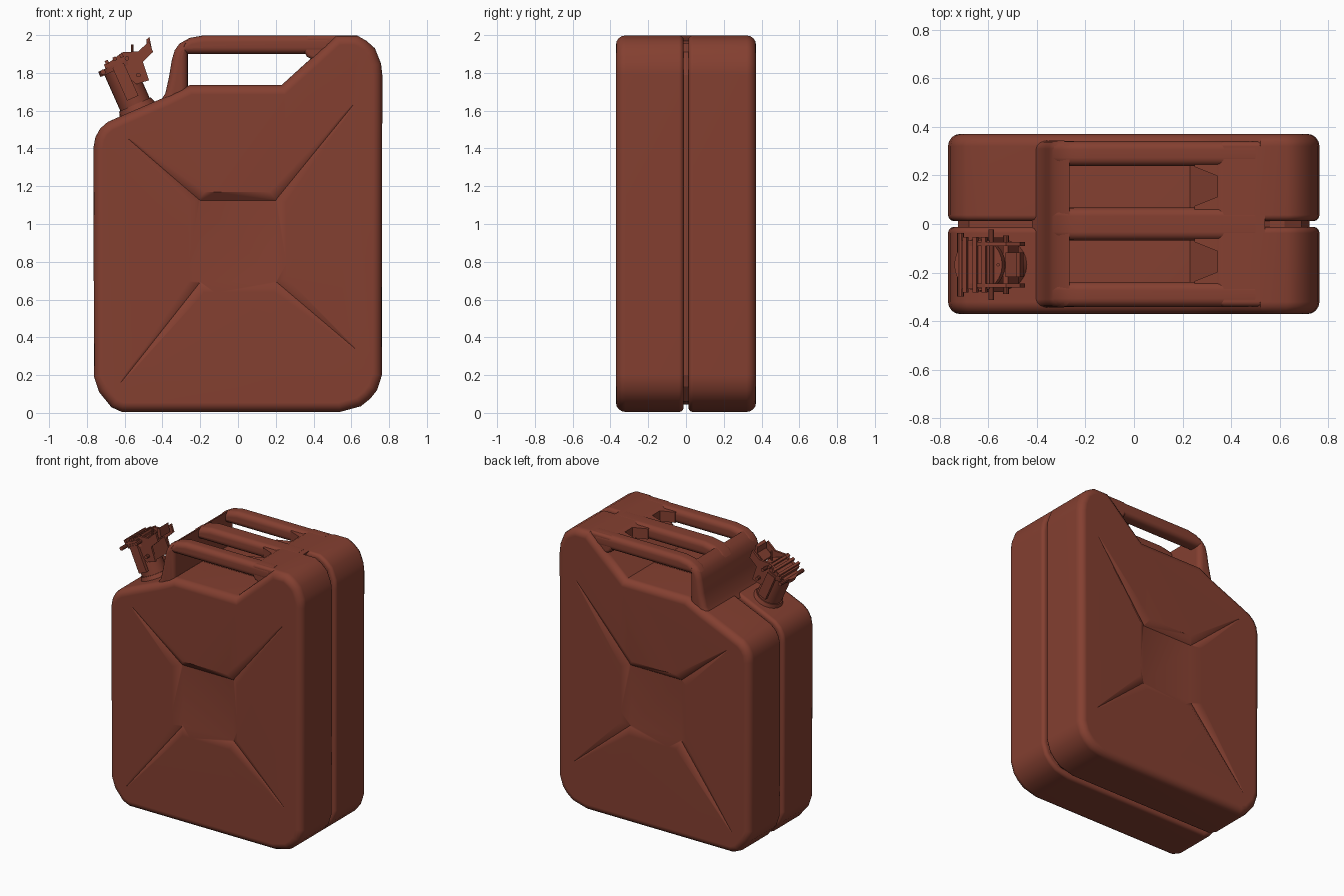
import bpy, bmesh, math
from mathutils import Matrix, Vector

if "Cube" in bpy.data.objects:
    bpy.data.objects.remove(bpy.data.objects["Cube"])

paint = bpy.data.materials.new("red_brown_paint")
paint.diffuse_color = (0.23, 0.05, 0.03, 1)
paint.use_nodes = True
paint.node_tree.nodes["Principled BSDF"].inputs["Base Color"].default_value = paint.diffuse_color


def make(name, bm, matrix=None):
    if matrix:
        bm.transform(matrix)
    bmesh.ops.recalc_face_normals(bm, faces=bm.faces)
    me = bpy.data.meshes.new(name)
    bm.to_mesh(me)
    bm.free()
    me.materials.append(paint)
    ob = bpy.data.objects.new(name, me)
    bpy.context.collection.objects.link(ob)
    return ob


def activate(ob):
    bpy.ops.object.select_all(action='DESELECT')
    ob.select_set(True)
    bpy.context.view_layer.objects.active = ob


def smooth(ob, angle=35):
    activate(ob)
    bpy.ops.object.shade_smooth_by_angle(angle=math.radians(angle))
    mod = ob.modifiers.new("weighted", 'WEIGHTED_NORMAL')
    mod.keep_sharp = True
    return ob


def prism(name, pts, y0, y1, b0=0, b1=0, matrix=None):
    """Extrude an (x, z) outline along y, rounding the rim at each end."""
    bm = bmesh.new()
    face = bm.faces.new([bm.verts.new((x, y0, z)) for x, z in pts])
    ext = bmesh.ops.extrude_face_region(bm, geom=[face], use_keep_orig=True)
    for v in ext['geom']:
        if isinstance(v, bmesh.types.BMVert):
            v.co.y = y1
    bmesh.ops.recalc_face_normals(bm, faces=bm.faces)
    for y, b in ((y0, b0), (y1, b1)):
        if b:
            rim = [e for e in bm.edges if all(abs(v.co.y - y) < 1e-5 for v in e.verts)]
            bmesh.ops.bevel(bm, geom=rim, offset=b, segments=4, profile=0.5,
                            affect='EDGES', clamp_overlap=False)
    return make(name, bm, matrix)


def hull(name, pts):
    bm = bmesh.new()
    for p in pts:
        bm.verts.new(p)
    bmesh.ops.convex_hull(bm, input=bm.verts)
    ob = make(name, bm)
    ob.hide_render = True
    return ob


def cylinder(name, p, q, r, r2=None, matrix=None, sides=24):
    p, q = Vector(p), Vector(q)
    bm = bmesh.new()
    bmesh.ops.create_cone(bm, cap_ends=True, segments=sides, radius1=r,
                          radius2=r if r2 is None else r2, depth=(q - p).length)
    rot = (q - p).to_track_quat('Z', 'Y').to_matrix().to_4x4()
    bm.transform(Matrix.Translation((p + q) / 2) @ rot)
    return smooth(make(name, bm, matrix))


def rect(x0, x1, z0, z1):
    return [(x0, z0), (x1, z0), (x1, z1), (x0, z1)]


# Body: one pressed half shell, later mirrored across the centre seam
outline = [(-.615, .005), (-.67, .03), (-.735, .11), (-.762, .19), (-.766, 1.40),
           (-.755, 1.46), (-.73, 1.505), (-.69, 1.54), (-.60, 1.58), (-.39, 1.67),
           (-.256, 1.735), (.23, 1.735), (.38, 1.87), (.52, 1.998), (.63, 1.998),
           (.68, 1.97), (.725, 1.93), (.757, 1.85), (.764, 1.79), (.762, .20),
           (.736, .12), (.70, .075), (.65, .035), (.54, .005)]
body = prism("body_shell", outline, -.371, -.012, .05, .025)

# Recessed centre panel and four tapering diagonal creases
cutters = [hull("panel_cutter",
                [(x, -.39, z) for x in (-.295, .285) for z in (.605, 1.195)] +
                [(x, -.336, z) for x in (-.2, .2) for z in (.695, 1.125)])]
for near, tip in (((-.19, 1.115), (-.58, 1.45)), ((.19, 1.115), (.61, 1.63)),
                  ((.19, .705), (.62, .34)), ((-.19, .705), (-.62, .16))):
    n, t = Vector((near[0], 0, near[1])), Vector((tip[0], 0, tip[1]))
    side = (t - n).cross(Vector((0, 1, 0))).normalized()
    up, low = Vector((0, -.39, 0)), Vector((0, -.338, 0))
    cutters.append(hull("crease_cutter", [
        n + up + side * .085, n + up - side * .085, n + low,
        t + up + side * .035, t + up - side * .035, t + Vector((0, -.367, 0))]))
activate(body)
for c in cutters:
    mod = body.modifiers.new("press", 'BOOLEAN')
    mod.operation, mod.solver, mod.object = 'DIFFERENCE', 'EXACT', c
    bpy.ops.object.modifier_apply(modifier=mod.name)
    bpy.data.objects.remove(c)
mod = body.modifiers.new("other_half", 'MIRROR')
mod.use_axis = (False, True, False)
mod.use_mirror_merge = False
bpy.ops.object.modifier_apply(modifier=mod.name)
smooth(body)

# Core that forms the bottom of the seam groove
core = [(-.60, .045), (-.70, .13), (-.725, .2), (-.725, 1.40), (-.68, 1.49), (-.42, 1.61),
        (-.36, 1.68), (-.256, 1.735), (.23, 1.735), (.50, 1.98), (.56, 1.955), (.62, 1.955),
        (.69, 1.91), (.722, 1.79), (.722, .2), (.70, .14), (.62, .06), (.53, .045)]
prism("seam_core", core, -.03, .03)

# Handles: end wall, three bars and the shoulder they run into
smooth(prism("handle_end_wall",
             [(-.42, 1.64), (-.385, 1.69), (-.365, 1.78), (-.35, 1.87), (-.335, 1.92),
              (-.305, 1.955), (-.266, 1.978), (-.266, 1.68)], -.345, .345, .035, .035))
bar = [(-.335, 1.92), (-.31, 1.955), (-.256, 1.985), (-.18, 1.999), (.50, 1.999),
       (.50, 1.90), (-.30, 1.90)]
for name, y, w in (("front", -.29, .052), ("middle", 0, .068), ("back", .29, .052)):
    smooth(prism(name + "_handle_bar", bar, y - w, y + w, .035, .035))
smooth(prism("handle_shoulder",
             [(.345, 1.985), (.37, 1.998), (.54, 1.998), (.52, 1.95), (.42, 1.86),
              (.365, 1.885), (.345, 1.92)], -.34, .34, .02, .02))
for s in (-1, 1):  # gussets narrowing the slot ends
    for y, d in ((.075, 1), (.235, -1)):
        bm = bmesh.new()
        lo = [bm.verts.new((x, s * (y + k * d), 1.91)) for x, k in
              ((.25, -.02), (.25, 0), (.35, .04), (.37, -.02))]
        f = bm.faces.new(lo)
        ext = bmesh.ops.extrude_face_region(bm, geom=[f], use_keep_orig=True)
        for v in ext['geom']:
            if isinstance(v, bmesh.types.BMVert):
                v.co.z = 1.985
        make("slot_gusset", bm)

# Spout: tilted neck with a lever cap, built in its own tilted frame
M = Matrix.Translation((-.535, -.168, 1.61)) @ Matrix.Rotation(math.radians(-24), 4, 'Y')
cylinder("spout_base", (0, 0, -.05), (0, 0, .025), .115, .092, M)
cylinder("spout_neck", (0, 0, 0), (0, 0, .24), .085, matrix=M)
cylinder("cap_flange", (0, 0, .232), (0, 0, .262), .108, matrix=M)
prism("cap_lid", rect(-.065, .06, .26, .285), -.10, .10, matrix=M)
for x in (-.045, 0, .04):
    prism("cap_rib", rect(x - .009, x + .009, .28, .30), -.115, .115, matrix=M)
lever = [(-.03, .285), (-.01, .24), (.05, .12), (.12, .112), (.13, .215), (.20, .24),
         (.205, .30), (.13, .275), (.05, .305)]
for y in (-.085, .085):
    prism("lever_side", lever, y - .008, y + .008, matrix=M)
prism("lever_bridge", rect(.095, .118, .12, .225), -.085, .085, matrix=M)
prism("lever_tab", [(.12, .235), (.20, .255), (.215, .32), (.195, .315), (.18, .275),
                    (.12, .255)], -.05, .05, matrix=M)
for y in (-.10, .10):
    prism("neck_strap", rect(-.03, .035, .06, .25), y - .012, y + .012, matrix=M)
cylinder("hinge_pin", (-.085, -.13, .25), (-.085, .13, .25), .014, matrix=M, sides=10)
cylinder("lever_pin", (.06, -.145, .265), (.06, .145, .265), .012, matrix=M, sides=10)
cylinder("clasp_pin", (.08, -.12, .16), (.08, .12, .16), .012, matrix=M, sides=10)
cylinder("locking_pin", (-.56, -.168, 1.86), (-.56, -.168, 1.95), .007, sides=8)
